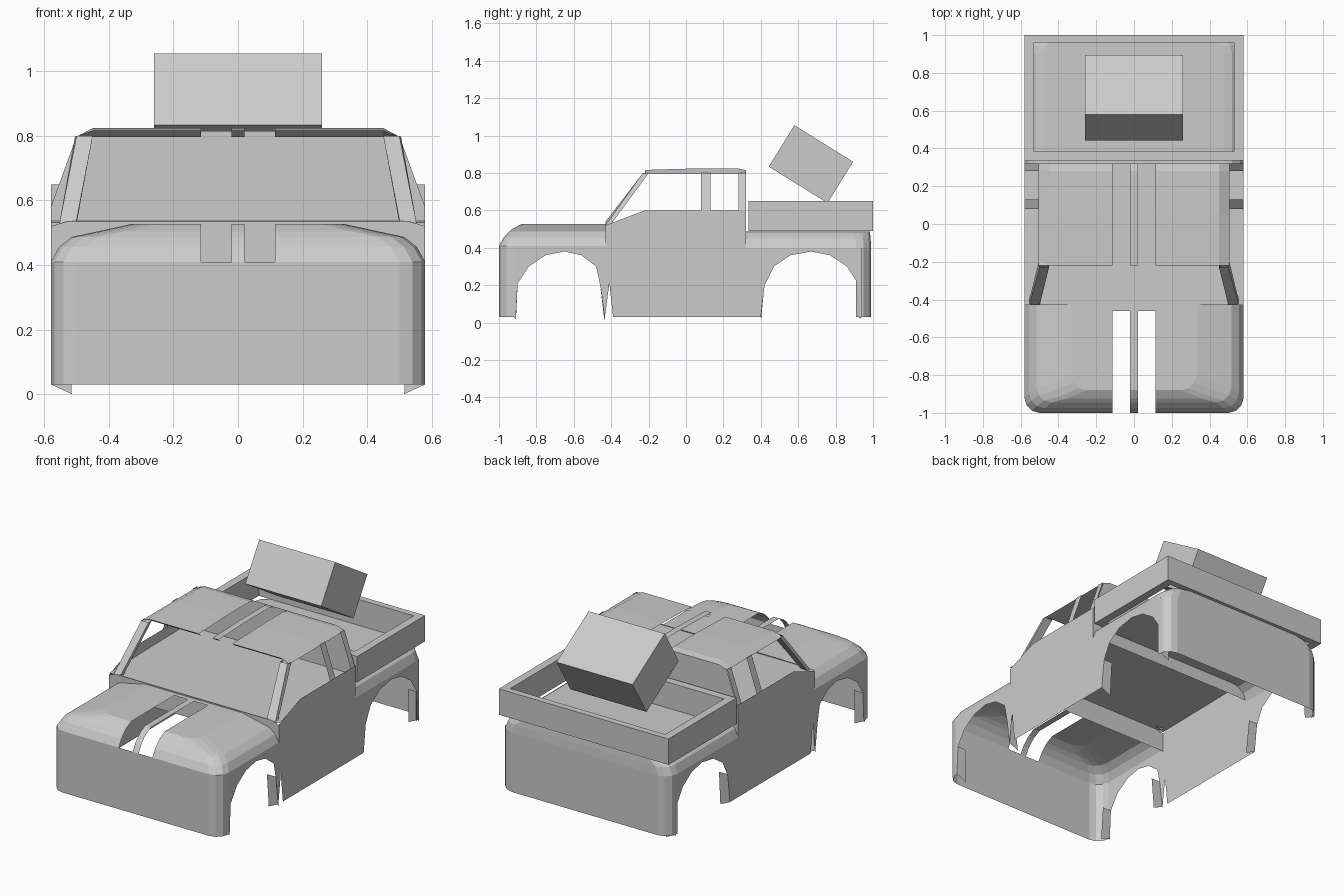
import bpy, bmesh, math

if "Cube" in bpy.data.objects:
    bpy.data.objects.remove(bpy.data.objects["Cube"])

W = 0.58  # half width of the body


def make(name, bm):
    bmesh.ops.remove_doubles(bm, verts=bm.verts, dist=0.0005)
    bmesh.ops.recalc_face_normals(bm, faces=bm.faces)
    me = bpy.data.meshes.new(name)
    bm.to_mesh(me)
    bm.free()
    ob = bpy.data.objects.new(name, me)
    bpy.context.collection.objects.link(ob)
    return ob


def polys(name, faces, mirror=False):
    bm = bmesh.new()
    for sx in ((1, -1) if mirror else (1,)):
        for f in faces:
            bm.faces.new([bm.verts.new((sx * x, y, z)) for x, y, z in f])
    return make(name, bm)


def cut_slots(bm, zmin, ymax):
    """Open the two long slots either side of the centre strip."""
    planes = [((x, 0, 0), (1, 0, 0)) for x in (-0.115, -0.02, 0.02, 0.115)]
    for co, no in planes + [((0, ymax, 0), (0, 1, 0))]:
        geom = bm.verts[:] + bm.edges[:] + bm.faces[:]
        bmesh.ops.bisect_plane(bm, geom=geom, plane_co=co, plane_no=no)
    gone = []
    for f in bm.faces:
        c = f.calc_center_median()
        if 0.02 < abs(c.x) < 0.115 and c.z > zmin and c.y < ymax:
            gone.append(f)
    bmesh.ops.delete(bm, geom=gone, context='FACES')


def contour(hx, yend, yback, r, z):
    """U-shaped plan outline with rounded corners at yend."""
    s = 1 if yback > yend else -1
    half = [(hx, yback)]
    for i in range(4):
        a = math.radians(30 * i)
        half.append((hx - r + r * math.cos(a), yend + s * (r - r * math.sin(a))))
    pts = half + [(-x, y) for x, y in reversed(half)]
    return [(x, y, z) for x, y in pts]


def end_shell(name, yend, yback, levels, slots):
    s = 1 if yback > yend else -1
    bm = bmesh.new()
    rows = [[bm.verts.new(p) for p in contour(W - ix, yend + s * iy, yback, 0.08, z)]
            for z, ix, iy in levels]
    for k in range(len(rows) - 1):
        a, b = rows[k], rows[k + 1]
        for i in range(len(a) - 1):
            if k == 0 and i in (0, len(a) - 2):
                continue  # the side panel with the wheel arch goes here
            bm.faces.new((a[i], a[i + 1], b[i + 1], b[i]))
    bm.faces.new(rows[-1])
    if slots:
        cut_slots(bm, 0.4, -0.46)
    return make(name, bm)


# Hood with front panel, and tail with rear panel
end_shell("hood_shell", -1.0, -0.43,
          [(0.03, 0, 0), (0.41, 0, 0), (0.455, 0.025, 0.025), (0.487, 0.065, 0.055),
           (0.503, 0.14, 0.075), (0.527, 0.25, 0.12)], True)
end_shell("tail_shell", 0.99, 0.32,
          [(0.03, 0, 0), (0.40, 0, 0), (0.45, 0.02, 0.003), (0.48, 0.06, 0.006),
           (0.488, 0.10, 0.008)], False)

# Side panels with wheel arches
side = [(-0.92, 0.41), (-0.92, 0.03), (-0.91, 0.02), (-0.90, 0.21), (-0.84, 0.30),
        (-0.75, 0.36), (-0.65, 0.38), (-0.56, 0.36), (-0.48, 0.30), (-0.455, 0.18),
        (-0.435, 0.02), (-0.41, 0.21), (-0.39, 0.03), (0.40, 0.03), (0.42, 0.20),
        (0.47, 0.30), (0.56, 0.36), (0.67, 0.38), (0.77, 0.36), (0.86, 0.30),
        (0.92, 0.21), (0.93, 0.02), (0.94, 0.03), (0.94, 0.40), (0.32, 0.40),
        (0.32, 0.60), (-0.22, 0.60), (-0.43, 0.52), (-0.43, 0.41)]
polys("side_panel", [[(W, y, z) for y, z in side]], True)

# Inward flaps at the legs of the wheel arches
polys("arch_flap", [[(W, y0, 0.03), (W, y1, 0.21), (0.52, y1, 0.21), (0.515, y0, 0.0)]
                    for y0, y1 in ((-0.91, -0.90), (-0.435, -0.46), (0.40, 0.42), (0.93, 0.92))],
      True)

# Cab deck, front bulkhead and back wall
polys("cab_deck", [[(-W, -0.43, 0.53), (W, -0.43, 0.53), (W, 0.32, 0.54), (-W, 0.32, 0.54)]])
polys("cab_bulkhead", [[(-W, -0.43, 0.40), (W, -0.43, 0.40), (W, -0.43, 0.52),
                        (0.53, -0.43, 0.535), (-0.53, -0.43, 0.535), (-W, -0.43, 0.52)]])
polys("cab_back", [[(-W, 0.32, 0.41), (W, 0.32, 0.41), (W, 0.32, 0.58), (0.5, 0.32, 0.80),
                    (-0.5, 0.32, 0.80), (-W, 0.32, 0.58)]])

# Roof with slots, and a front lip that folds back underneath
bm = bmesh.new()
rows = []
for y, z0, z1 in ((-0.195, 0.797, 0.797), (-0.22, 0.795, 0.816), (0.05, 0.795, 0.824),
                  (0.28, 0.795, 0.824), (0.32, 0.795, 0.815)):
    rows.append([bm.verts.new((x, y, z)) for x, z in
                 ((-0.505, z0), (-0.45, z1), (0.45, z1), (0.505, z0))])
for a, b in zip(rows, rows[1:]):
    for i in range(3):
        bm.faces.new((a[i], a[i + 1], b[i + 1], b[i]))
bm.faces.new(rows[-1])
cut_slots(bm, 0.7, 0.318)
make("roof", bm)

# Windscreen pillars
lo = [(0.50, -0.43, 0.54), (0.555, -0.43, 0.52), (0.555, -0.405, 0.52), (0.50, -0.405, 0.53)]
hi = [(0.45, -0.23, 0.80), (0.50, -0.23, 0.80), (0.505, -0.20, 0.798), (0.45, -0.20, 0.80)]
polys("windscreen_pillar", [[lo[i], lo[(i + 1) % 4], hi[(i + 1) % 4], hi[i]] for i in range(4)],
      True)

# Middle and rear side pillars
polys("side_pillar", [[(W, a, 0.58), (W, b, 0.58), (0.505, b, 0.80), (0.505, a, 0.80)]
                      for a, b in ((0.08, 0.13), (0.28, 0.32))], True)

# Cargo bed rails: a rectangular ring
outer = [(-W, 0.335), (W, 0.335), (W, 1.0), (-W, 1.0)]
inner = [(-0.53, 0.385), (0.53, 0.385), (0.53, 0.96), (-0.53, 0.96)]
ring = [(outer, 0.49), (outer, 0.65), (inner, 0.65), (inner, 0.49)]
faces = []
for k in range(4):
    (pa, za), (pb, zb) = ring[k], ring[(k + 1) % 4]
    for i in range(4):
        j = (i + 1) % 4
        faces.append([(*pa[i], za), (*pa[j], za), (*pb[j], zb), (*pb[i], zb)])
polys("bed_rails", faces)

# Tilted cargo box
bm = bmesh.new()
bmesh.ops.create_cube(bm, size=1)
box = make("cargo_box", bm)
box.scale = (0.52, 0.37, 0.26)
box.rotation_euler = (math.radians(-31.8), 0, 0)
box.location = (0, 0.668, 0.847)
